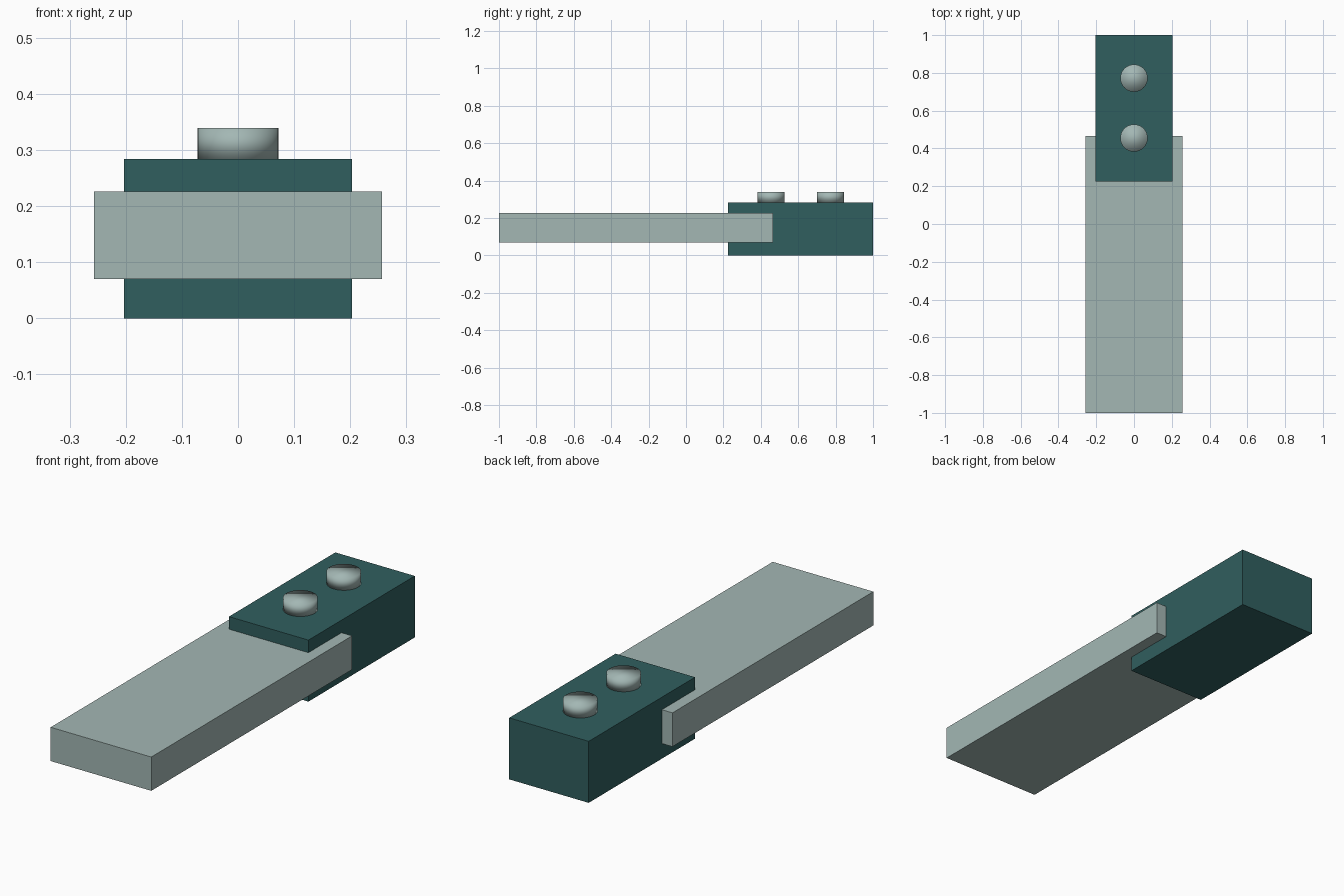
import bpy

default_cube = bpy.data.objects.get("Cube")
if default_cube:
    bpy.data.objects.remove(default_cube, do_unlink=True)


def make_material(name, rgb):
    mat = bpy.data.materials.new(name)
    mat.use_nodes = True
    color = (*rgb, 1.0)
    mat.diffuse_color = color
    mat.node_tree.nodes["Principled BSDF"].inputs["Base Color"].default_value = color
    return mat


def finish(obj, name, mat):
    obj.name = name
    obj.data.name = name
    obj.data.materials.append(mat)


def box(name, width, y_range, z_range, mat):
    """Box centred on x, spanning the given y and z ranges."""
    (y0, y1), (z0, z1) = y_range, z_range
    bpy.ops.mesh.primitive_cube_add(size=1, location=(0, (y0 + y1) / 2, (z0 + z1) / 2))
    obj = bpy.context.object
    obj.scale = (width, y1 - y0, z1 - z0)
    bpy.ops.object.transform_apply(location=False, rotation=False, scale=True)
    finish(obj, name, mat)


def stud(name, y, z0, z1, radius, mat):
    """Round button, smooth all over including its caps."""
    bpy.ops.mesh.primitive_cylinder_add(vertices=32, radius=radius, depth=z1 - z0,
                                        location=(0, y, (z0 + z1) / 2))
    bpy.ops.object.shade_smooth()
    finish(bpy.context.object, name, mat)


dark_teal = make_material("dark_teal", (0.030, 0.114, 0.114))
pale_grey = make_material("pale_grey_green", (0.366, 0.474, 0.456))

# Block gripping the end of the bar
BLOCK_TOP = 0.284
box("clamp_block", 0.406, (0.224, 1.0), (0, BLOCK_TOP), dark_teal)

# Long flat bar passing through the front of the block
box("flat_bar", 0.514, (-1.0, 0.466), (0.07, 0.226), pale_grey)

# Two buttons on top of the block
for label, y in (("front", 0.455), ("back", 0.772)):
    stud(label + "_button", y, BLOCK_TOP, 0.339, 0.0725, pale_grey)
